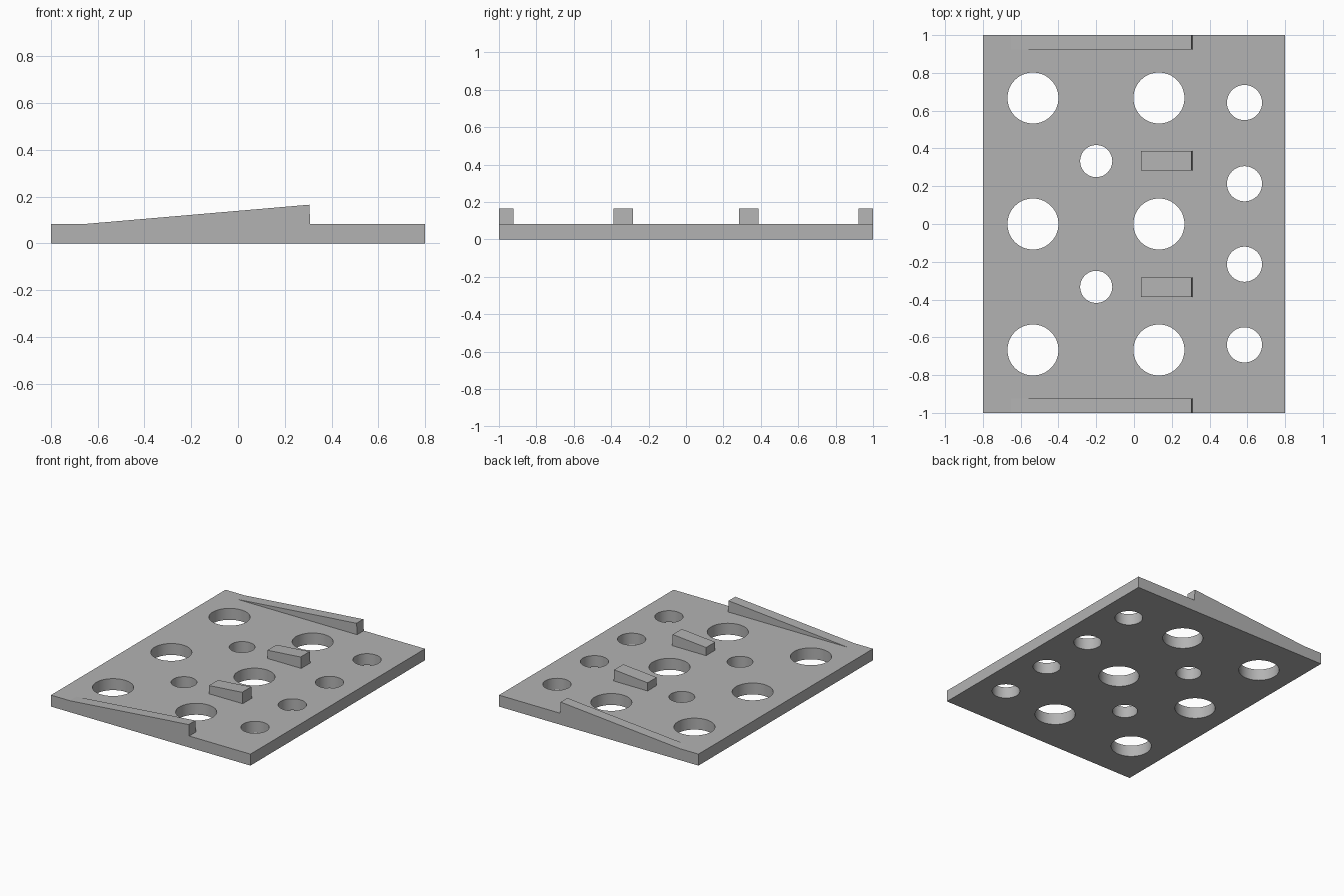
import bpy
import bmesh

cube = bpy.data.objects.get("Cube")
if cube:
    bpy.data.objects.remove(cube, do_unlink=True)

THICK = 0.083          # plate thickness
RAMP_START, RAMP_END, RAMP_TOP = -0.65, 0.305, 0.165

grey = bpy.data.materials.new("plain grey")
grey.use_nodes = True
grey.diffuse_color = (0.45, 0.45, 0.45, 1)
grey.node_tree.nodes["Principled BSDF"].inputs["Base Color"].default_value = grey.diffuse_color


def ramp_height(x):
    return THICK + (RAMP_TOP - THICK) * (x - RAMP_START) / (RAMP_END - RAMP_START)


def extrude_profile(name, profile, y0, y1):
    """Extrude an x-z outline along y into a solid."""
    bm = bmesh.new()
    face = bm.faces.new([bm.verts.new((x, y0, z)) for x, z in profile])
    out = bmesh.ops.extrude_face_region(bm, geom=[face])
    moved = [v for v in out["geom"] if isinstance(v, bmesh.types.BMVert)]
    bmesh.ops.translate(bm, verts=moved, vec=(0, y1 - y0, 0))
    bmesh.ops.recalc_face_normals(bm, faces=bm.faces)
    mesh = bpy.data.meshes.new(name)
    bm.to_mesh(mesh)
    bm.free()
    mesh.materials.append(grey)
    obj = bpy.data.objects.new(name, mesh)
    bpy.context.collection.objects.link(obj)
    return obj


# Base plate
plate = extrude_profile("base_plate", [(-0.8, 0), (0.8, 0), (0.8, THICK), (-0.8, THICK)], -1, 1)

# Round through holes: (x, y, radius)
holes = [(x, y, 0.135) for x in (-0.535, 0.132) for y in (-0.667, 0, 0.667)]
holes += [(-0.2, y, 0.085) for y in (-0.333, 0.333)]
holes += [(0.585, y, 0.093) for y in (-0.64, -0.213, 0.213, 0.643)]

bm = bmesh.new()
for x, y, radius in holes:
    made = bmesh.ops.create_cone(bm, cap_ends=True, segments=64,
                                 radius1=radius, radius2=radius, depth=0.5)
    bmesh.ops.translate(bm, verts=made["verts"], vec=(x, y, 0))
cutter_mesh = bpy.data.meshes.new("hole_cutter")
bm.to_mesh(cutter_mesh)
bm.free()
cutter_mesh.materials.append(grey)
cutter = bpy.data.objects.new("hole_cutter", cutter_mesh)
cutter.hide_render = True
bpy.context.collection.objects.link(cutter)

cut = plate.modifiers.new("holes", "BOOLEAN")
cut.operation = "DIFFERENCE"
cut.solver = "EXACT"
cut.object = cutter
bpy.ops.object.select_all(action="DESELECT")
plate.select_set(True)
bpy.context.view_layer.objects.active = plate
bpy.ops.object.modifier_apply(modifier=cut.name)
bpy.data.objects.remove(cutter, do_unlink=True)
bpy.ops.object.shade_smooth_by_angle()

# Long edge ramps and short middle ramps, on both sides
long_ramp = [(RAMP_START, THICK), (RAMP_END, RAMP_TOP), (0.309, THICK)]
block_start = 0.037
short_ramp = [(block_start, THICK), (block_start, ramp_height(block_start)),
              (RAMP_END, RAMP_TOP), (0.309, THICK)]
for side, sign in (("back", 1), ("front", -1)):
    extrude_profile(side + "_edge_ramp", long_ramp, sign * 0.923, sign * 1.0)
    extrude_profile(side + "_middle_ramp", short_ramp, sign * 0.283, sign * 0.387)
